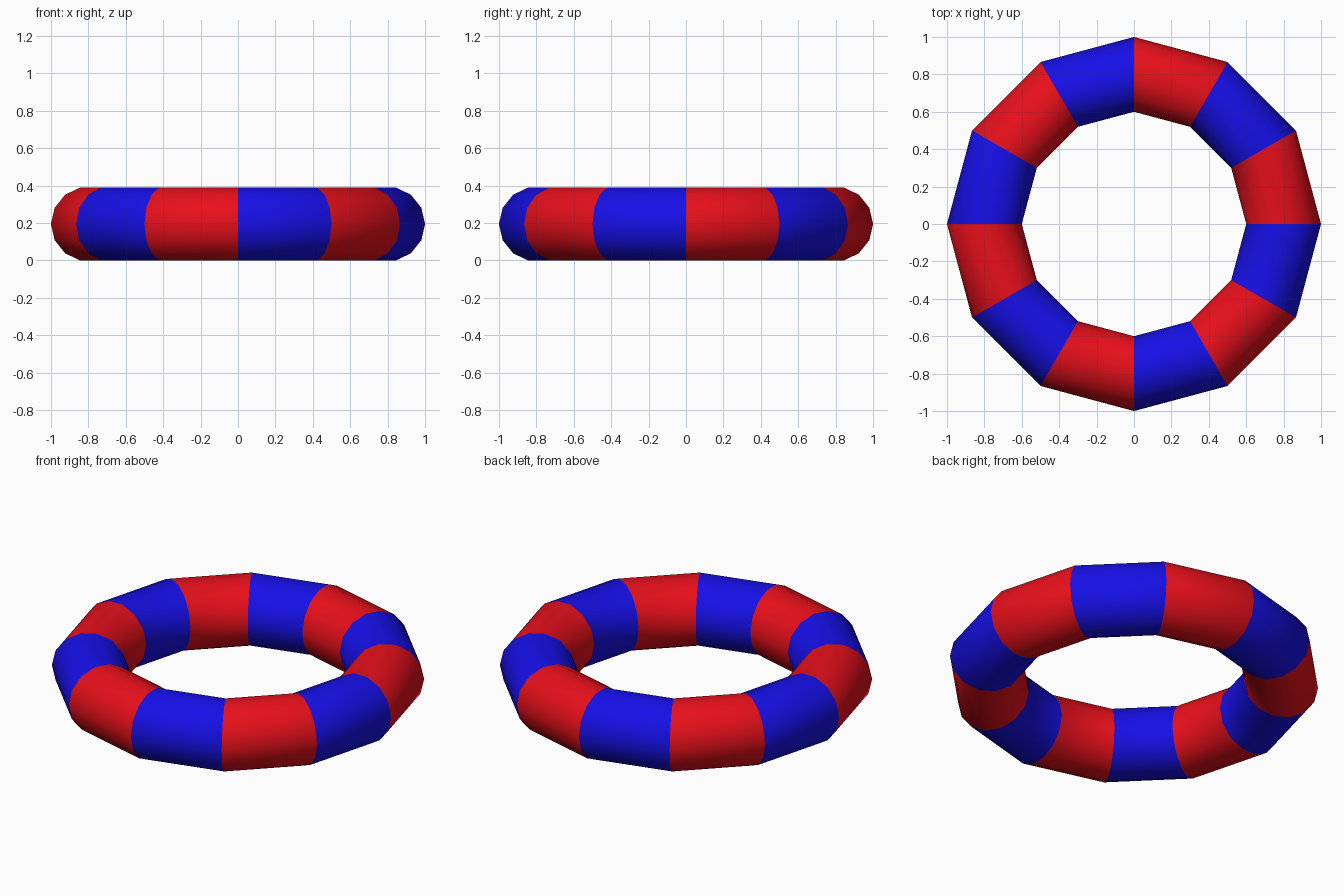
import bpy, bmesh
from math import cos, sin, tau

if "Cube" in bpy.data.objects:
    bpy.data.objects.remove(bpy.data.objects["Cube"])

SEGMENTS, SIDES = 12, 14
RING_R, TUBE_R = 0.8, 0.2
HALF_HEIGHT = TUBE_R * max(sin(tau * j / SIDES) for j in range(SIDES))


def material(name, color):
    mat = bpy.data.materials.new(name)
    mat.diffuse_color = color
    mat.use_nodes = True
    mat.node_tree.nodes["Principled BSDF"].inputs["Base Color"].default_value = mat.diffuse_color
    return mat


# Low-poly ring: a 14-sided tube swept through 12 segments
bm = bmesh.new()
rings = []
for i in range(SEGMENTS):
    a = tau * i / SEGMENTS
    loop = []
    for j in range(SIDES):
        b = tau * j / SIDES
        r = RING_R + TUBE_R * cos(b)
        loop.append(bm.verts.new((r * cos(a), r * sin(a), HALF_HEIGHT + TUBE_R * sin(b))))
    rings.append(loop)

# Skin the segments, alternating the two colours
for i in range(SEGMENTS):
    here, after = rings[i], rings[(i + 1) % SEGMENTS]
    for j in range(SIDES):
        k = (j + 1) % SIDES
        face = bm.faces.new((here[j], after[j], after[k], here[k]))
        face.material_index = i % 2
        face.smooth = True
bmesh.ops.recalc_face_normals(bm, faces=bm.faces[:])

mesh = bpy.data.meshes.new("striped_ring")
bm.to_mesh(mesh)
bm.free()
mesh.materials.append(material("red", (0.8, 0.005, 0.011, 1)))
mesh.materials.append(material("blue", (0.008, 0.005, 0.8, 1)))
ring = bpy.data.objects.new("striped_ring", mesh)
bpy.context.collection.objects.link(ring)
